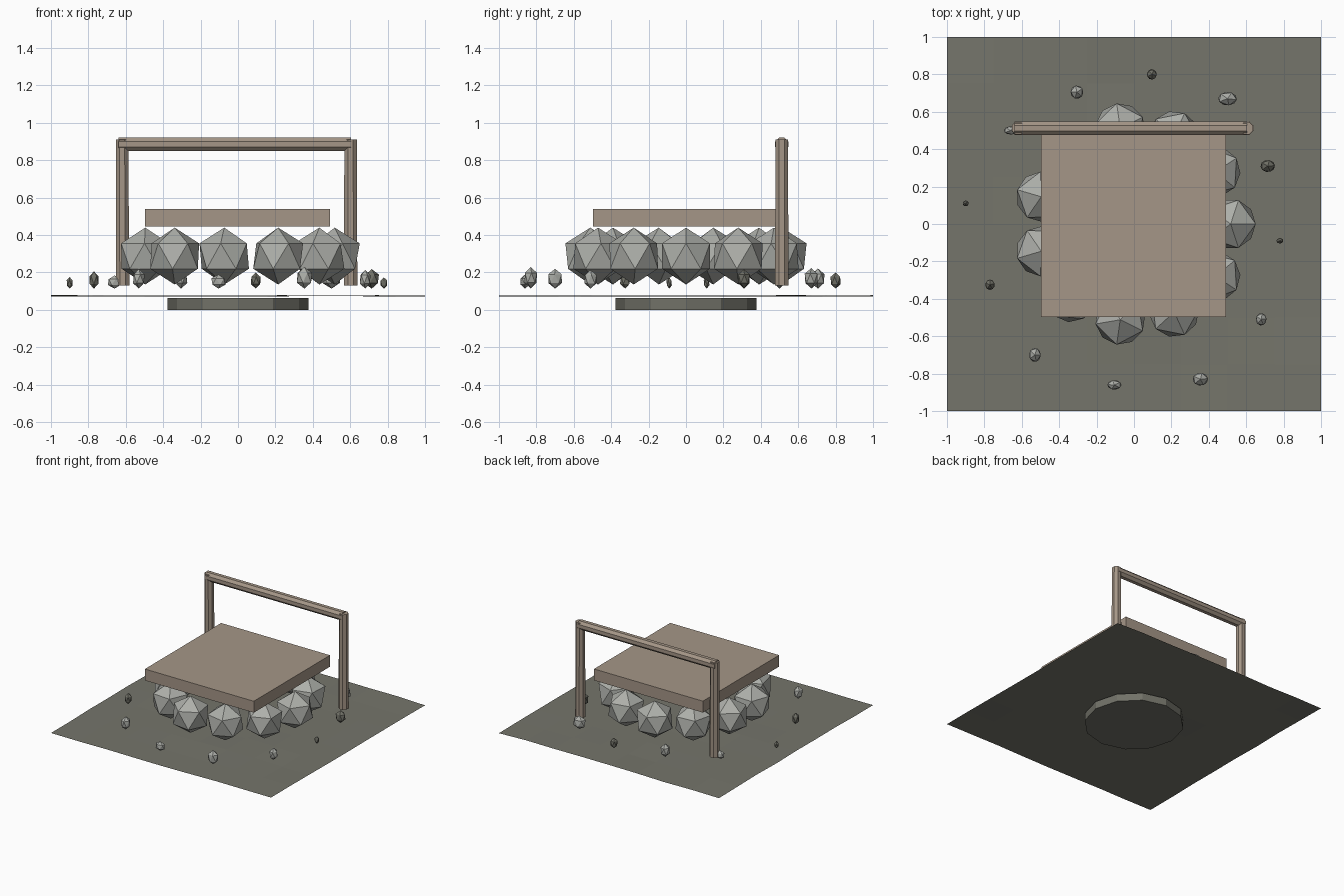
import bpy, bmesh, math, random
from mathutils import Matrix, Vector

if "Cube" in bpy.data.objects:
    bpy.data.objects.remove(bpy.data.objects["Cube"])

random.seed(4)


def material(name, rgb):
    m = bpy.data.materials.new(name)
    m.diffuse_color = (*rgb, 1)
    m.use_nodes = True
    m.node_tree.nodes["Principled BSDF"].inputs["Base Color"].default_value = m.diffuse_color
    return m


wood = material("weathered wood", (0.376, 0.305, 0.242))
stone = material("light stone", (0.42, 0.43, 0.40))
earth = material("dark earth", (0.178, 0.178, 0.147))
dark = material("dark stone", (0.165, 0.165, 0.137))


def finish(name, bm, mat):
    me = bpy.data.meshes.new(name)
    bm.to_mesh(me)
    bm.free()
    me.materials.append(mat)
    ob = bpy.data.objects.new(name, me)
    bpy.context.collection.objects.link(ob)
    return ob


def rock(name, loc, size, turn, mat):
    # twenty-sided rock with half sizes along each axis
    bm = bmesh.new()
    mtx = Matrix.Translation(loc) @ Matrix.Diagonal((*size, 1)) @ Matrix.Rotation(turn, 4, 'Z')
    bmesh.ops.create_icosphere(bm, subdivisions=1, radius=1, matrix=mtx)
    return finish(name, bm, mat)


def pole(name, a, b, r1, r2, sides, mat, turn=0):
    # straight tapered prism from a to b
    a, b = Vector(a), Vector(b)
    d = b - a
    mtx = (Matrix.Translation((a + b) / 2) @ d.to_track_quat('Z', 'Y').to_matrix().to_4x4()
           @ Matrix.Rotation(turn, 4, 'Z'))
    bm = bmesh.new()
    bmesh.ops.create_cone(bm, cap_ends=True, segments=sides, radius1=r1, radius2=r2,
                          depth=d.length, matrix=mtx)
    return finish(name, bm, mat)


# slightly uneven ground sheet
bm = bmesh.new()
bmesh.ops.create_grid(bm, x_segments=8, y_segments=8, size=1)
for v in bm.verts:
    v.co.z = 0.074 + random.uniform(-0.004, 0.004)
finish("ground", bm, earth)

# shaft disc below the ground
pole("shaft_base", (0, 0, 0), (0, 0, 0.062), 0.376, 0.376, 12, dark)

# ring of eleven wall stones, each turned to face outward
for i in range(11):
    a = i * math.tau / 11
    rock(f"wall_stone_{i + 1}", (0.517 * math.cos(a), 0.517 * math.sin(a), 0.287),
         (0.15, 0.15, 0.152), a, stone)

# square wooden lid
bm = bmesh.new()
bmesh.ops.create_cube(bm, size=1, matrix=Matrix.Translation((-0.003, -0.003, 0.493))
                      @ Matrix.Diagonal((0.99, 0.99, 0.094, 1)))
finish("lid", bm, wood)

# frame: two posts and a crossbeam
eighth = math.pi / 8
pole("left_post", (-0.617, 0.512, 0.13), (-0.62, 0.512, 0.91), 0.039, 0.036, 8, wood, eighth)
pole("right_post", (0.602, 0.512, 0.13), (0.602, 0.512, 0.91), 0.039, 0.036, 8, wood, eighth)
pole("crossbeam", (-0.64, 0.512, 0.885), (0.605, 0.512, 0.885), 0.038, 0.038, 8, wood, eighth)

# scattered pebbles: x, y, half width, half depth, half height, material
pebbles = [
    (-0.305, 0.705, 0.038, 0.040, 0.054, stone),
    (0.095, 0.80, 0.029, 0.031, 0.043, dark),
    (0.50, 0.67, 0.056, 0.040, 0.055, stone),
    (0.715, 0.31, 0.043, 0.036, 0.052, dark),
    (0.78, -0.09, 0.020, 0.016, 0.030, dark),
    (0.68, -0.51, 0.032, 0.037, 0.050, stone),
    (0.355, -0.83, 0.046, 0.038, 0.058, stone),
    (-0.105, -0.86, 0.042, 0.028, 0.038, stone),
    (-0.53, -0.70, 0.035, 0.042, 0.053, stone),
    (-0.77, -0.325, 0.028, 0.031, 0.046, dark),
    (-0.90, 0.11, 0.018, 0.017, 0.031, dark),
    (-0.66, 0.50, 0.040, 0.024, 0.035, stone),
]
for i, (x, y, rx, ry, rz, mat) in enumerate(pebbles):
    rock(f"pebble_{i + 1}", (x, y, 0.113 + rz), (rx, ry, rz), random.uniform(0, math.tau), mat)
